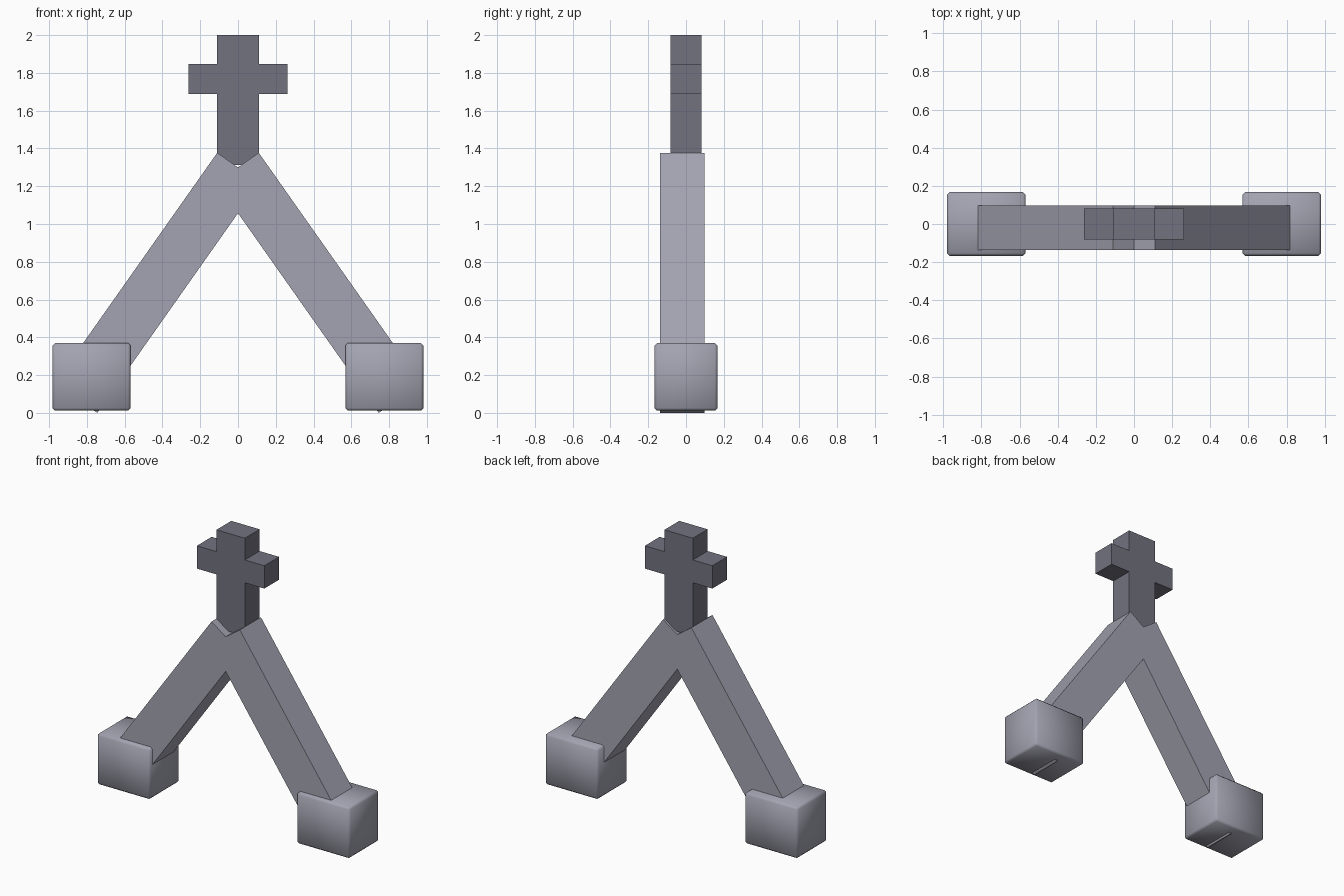
import bpy, bmesh

if "Cube" in bpy.data.objects:
    bpy.data.objects.remove(bpy.data.objects["Cube"])


def paint(ob, name, colour):
    """Give an object a plain coloured material."""
    mat = bpy.data.materials.get(name) or bpy.data.materials.new(name)
    mat.diffuse_color = (*colour, 1)
    mat.use_nodes = True
    mat.node_tree.nodes["Principled BSDF"].inputs["Base Color"].default_value = mat.diffuse_color
    ob.data.materials.append(mat)


def prism(name, profile, y0, y1):
    """Extrude a closed XZ profile from y0 to y1."""
    bm = bmesh.new()
    face = bm.faces.new([bm.verts.new((x, y0, z)) for x, z in profile])
    ext = bmesh.ops.extrude_face_region(bm, geom=[face])
    verts = [g for g in ext["geom"] if isinstance(g, bmesh.types.BMVert)]
    bmesh.ops.translate(bm, verts=verts, vec=(0, y1 - y0, 0))
    bmesh.ops.recalc_face_normals(bm, faces=bm.faces)
    me = bpy.data.meshes.new(name)
    bm.to_mesh(me)
    bm.free()
    ob = bpy.data.objects.new(name, me)
    bpy.context.collection.objects.link(ob)
    return ob


def symmetric(right):
    """Complete a right-half profile with its mirror image (x = 0 points shared)."""
    return right + [(-x, z) for x, z in reversed(right) if x > 0]


LIGHT = (0.37, 0.37, 0.445)
DARK = (0.17, 0.17, 0.215)

# Two slanted legs joined at the apex, with a V notch on top
legs = prism("legs", symmetric([(0, 1.057), (0.745, 0), (0.969, 0.158),
                                (0.11, 1.377), (0, 1.30)]), -0.137, 0.097)
paint(legs, "light_metal", LIGHT)

# Upright cross seated in the notch
cross = prism("cross", symmetric([(0.11, 1.312), (0.11, 1.687), (0.262, 1.687), (0.262, 1.847),
                                  (0.11, 1.847), (0.11, 2.0)]), -0.082, 0.082)
paint(cross, "dark_metal", DARK)

# Chamfered, smooth-shaded block feet
for side, sx in (("left", -1), ("right", 1)):
    bpy.ops.mesh.primitive_cube_add(size=1, location=(sx * 0.775, 0, 0.191))
    foot = bpy.context.object
    foot.name = side + "_foot"
    foot.scale = (0.414, 0.334, 0.359)
    bpy.ops.object.transform_apply(location=False, rotation=False, scale=True)
    bpy.ops.object.shade_smooth()
    bevel = foot.modifiers.new("chamfered_edges", "BEVEL")
    bevel.width = 0.014
    bevel.segments = 1
    paint(foot, "light_metal", LIGHT)
